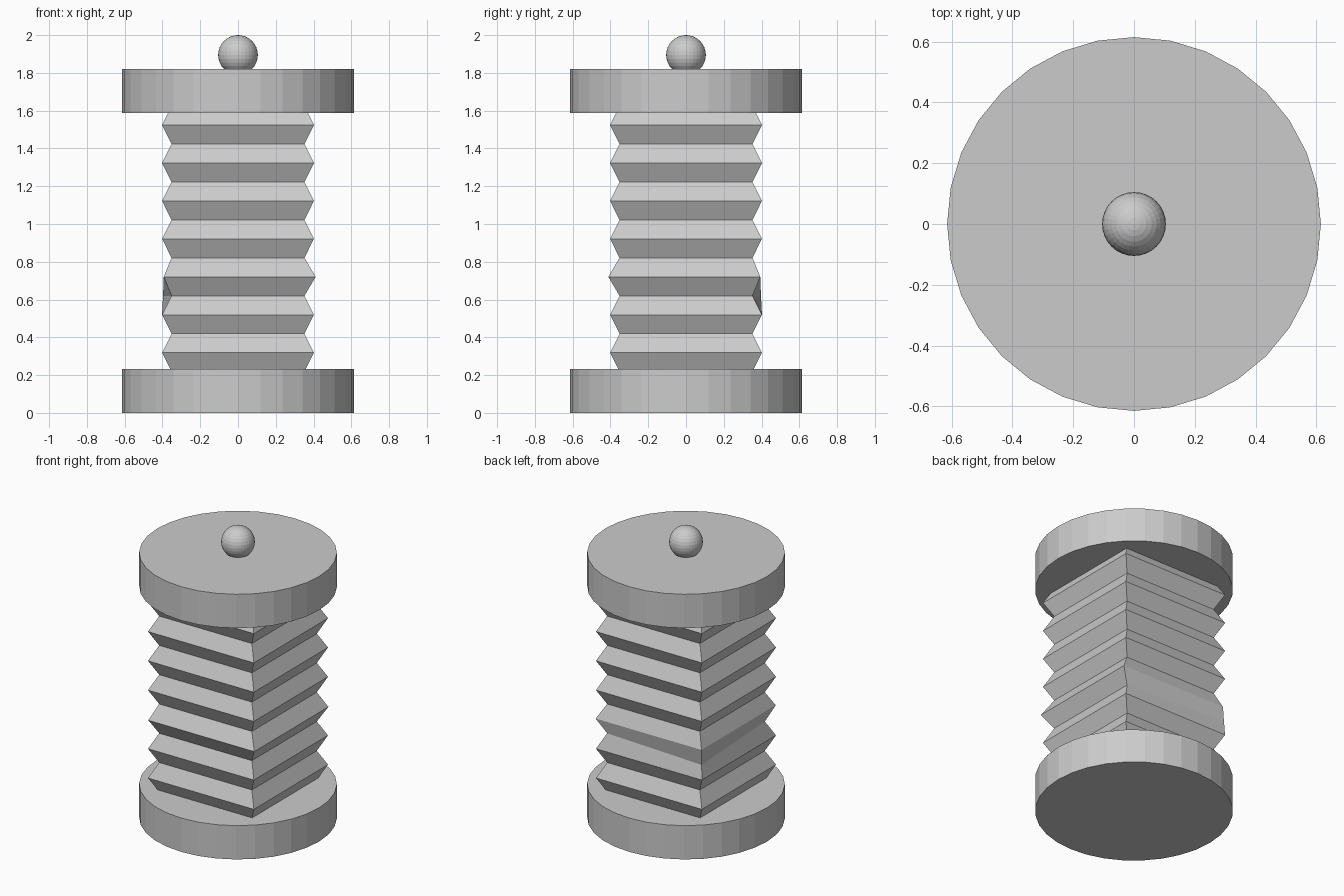
import bpy, bmesh
from mathutils import Vector

if "Cube" in bpy.data.objects:
    bpy.data.objects.remove(bpy.data.objects["Cube"])

CORNERS = [(-1, -1), (1, -1), (1, 1), (-1, 1)]


def disc(name, z0, z1):
    bpy.ops.mesh.primitive_cylinder_add(vertices=32, radius=0.615, depth=z1 - z0,
                                        location=(0, 0, (z0 + z1) / 2))
    bpy.context.object.name = name


# End plates
disc("bottom_plate", 0.0, 0.232)
disc("top_plate", 1.588, 1.82)

# Ball on top
bpy.ops.mesh.primitive_uv_sphere_add(segments=32, ring_count=16, radius=0.105,
                                     location=(0, 0, 1.895))
bpy.context.object.name = "top_ball"

# Square bellows: alternating narrow and wide rings
bm = bmesh.new()
rings = []
for i in range(15):
    half = 0.402 if i % 2 else 0.352
    z = 0.218 + i * 0.1005
    rings.append([bm.verts.new((sx * half, sy * half, z)) for sx, sy in CORNERS])
for a, b in zip(rings, rings[1:]):
    for k in range(4):
        n = (k + 1) % 4
        bm.faces.new((a[k], a[n], b[n], b[k]))
bm.faces.new(rings[0][::-1])
bm.faces.new(rings[-1])

# Dented fold: one wide ring is shifted, the valley below bulges at the back left
for v in rings[5]:
    v.co += Vector((0.009, -0.009, 0))
rings[4][3].co.x, rings[4][3].co.y = -0.397, 0.397

mesh = bpy.data.meshes.new("bellows")
bm.to_mesh(mesh)
bm.free()
bpy.context.collection.objects.link(bpy.data.objects.new("bellows", mesh))
